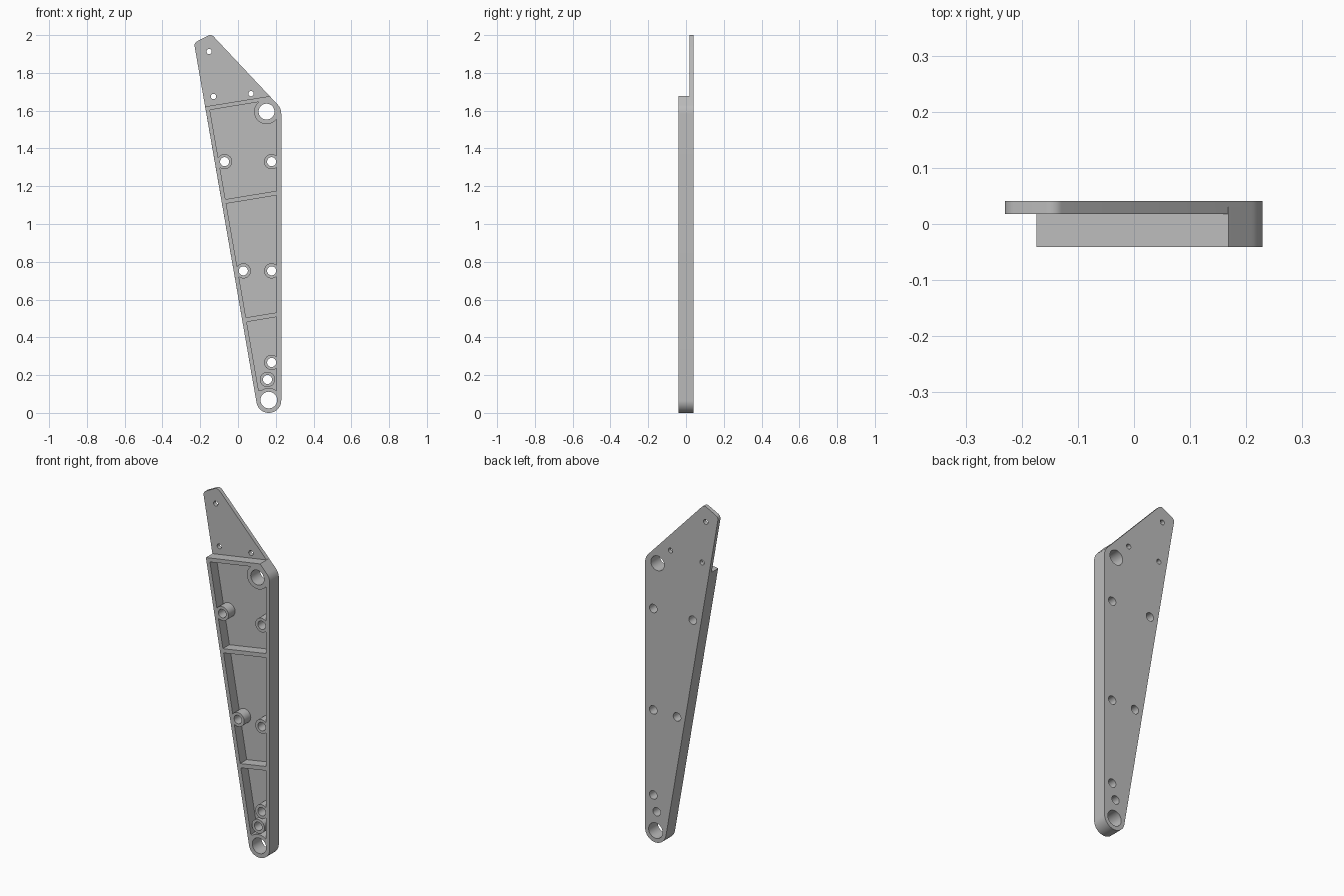
import bpy, bmesh, math
from mathutils.geometry import convex_hull_2d

if "Cube" in bpy.data.objects:
    bpy.data.objects.remove(bpy.data.objects["Cube"])

FRONT, STEP, BACK = -0.041, 0.018, 0.041
SLOPE = 0.165          # tilt of the ribs


def circle(x, z, r, n=32):
    return [(x + r * math.cos(2 * math.pi * i / n), z + r * math.sin(2 * math.pi * i / n))
            for i in range(n)]


def solid(name, outlines, y0, y1):
    """One object made of prisms, each the convex hull of its outline points."""
    bm = bmesh.new()
    for pts in outlines:
        hull = [pts[i] for i in convex_hull_2d(pts)]
        face = bm.faces.new([bm.verts.new((x, y0, z)) for x, z in hull])
        ext = bmesh.ops.extrude_face_region(bm, geom=[face])
        for v in ext["geom"]:
            if isinstance(v, bmesh.types.BMVert):
                v.co.y = y1
    bmesh.ops.recalc_face_normals(bm, faces=bm.faces)
    me = bpy.data.meshes.new(name)
    bm.to_mesh(me)
    bm.free()
    ob = bpy.data.objects.new(name, me)
    bpy.context.collection.objects.link(ob)
    return ob


def combine(ob, other, operation):
    mod = ob.modifiers.new("combine", 'BOOLEAN')
    mod.operation, mod.solver, mod.object = operation, 'EXACT', other
    bpy.context.view_layer.objects.active = ob
    bpy.ops.object.modifier_apply(modifier=mod.name)
    bpy.data.objects.remove(other)


def pocket(c_low, c_high):
    """Pocket between two tilted rib edges, z = c + SLOPE * x."""
    a, b, right = 0.130, 0.1737, 0.204
    pts = []
    for c in (c_low, c_high):
        z = (c + SLOPE * a) / (1 + SLOPE * b)
        pts += [(a - b * z, z), (right, c + SLOPE * right)]
    return pts


# Thin back plate with the upper tab, and the thick front frame
low_end = circle(0.163, 0.066, 0.066, 64)
shoulder = circle(0.159, 1.584, 0.07, 64)
tab = circle(-0.147, 1.975, 0.025) + circle(-0.205, 1.945, 0.025)
arm = solid("bracket_arm", [low_end + shoulder + tab], STEP, BACK)
frame = solid("frame", [low_end + shoulder + [(-0.174, 1.622), (0.168, 1.677)]], FRONT, 0.03)
combine(arm, frame, 'UNION')

# Screw positions
screws = [(-0.071, 1.33), (0.178, 1.33), (0.028, 0.752), (0.178, 0.752),
          (0.178, 0.267), (0.156, 0.177)]

# Pockets between the ribs, keeping the round bosses
pockets = solid("pockets", [
    pocket(1.142, 1.628),
    pocket(0.498, 1.118),
    [(0.1095, 0.118), (0.204, 0.118)] + pocket(0.474, 0.30)], -0.1, STEP)
bosses = solid("bosses", [circle(x, z, 0.04) for x, z in screws] + [
    circle(0.163, 0.066, 0.066, 48),
    circle(0.151, 1.595, 0.066, 48) + circle(0.19, 1.65, 0.03)], -0.2, 0.1)
combine(pockets, bosses, 'DIFFERENCE')
combine(arm, pockets, 'DIFFERENCE')

# Pivot, screw and tab holes
holes = solid("holes", [circle(x, z, 0.024) for x, z in screws] + [
    circle(0.163, 0.068, 0.044, 48), circle(0.151, 1.595, 0.042, 48),
    circle(-0.153, 1.913, 0.014), circle(-0.13, 1.675, 0.014),
    circle(0.069, 1.69, 0.014)], -0.2, 0.2)
combine(arm, holes, 'DIFFERENCE')

# Single grey finish
grey = bpy.data.materials.new("grey")
grey.diffuse_color = (0.5, 0.5, 0.5, 1)
grey.use_nodes = True
grey.node_tree.nodes["Principled BSDF"].inputs["Base Color"].default_value = grey.diffuse_color
arm.data.materials.clear()
arm.data.materials.append(grey)
for p in arm.data.polygons:
    p.material_index = 0

bpy.ops.object.select_all(action='DESELECT')
arm.select_set(True)
bpy.context.view_layer.objects.active = arm
bpy.ops.object.shade_smooth_by_angle(angle=math.radians(30))
